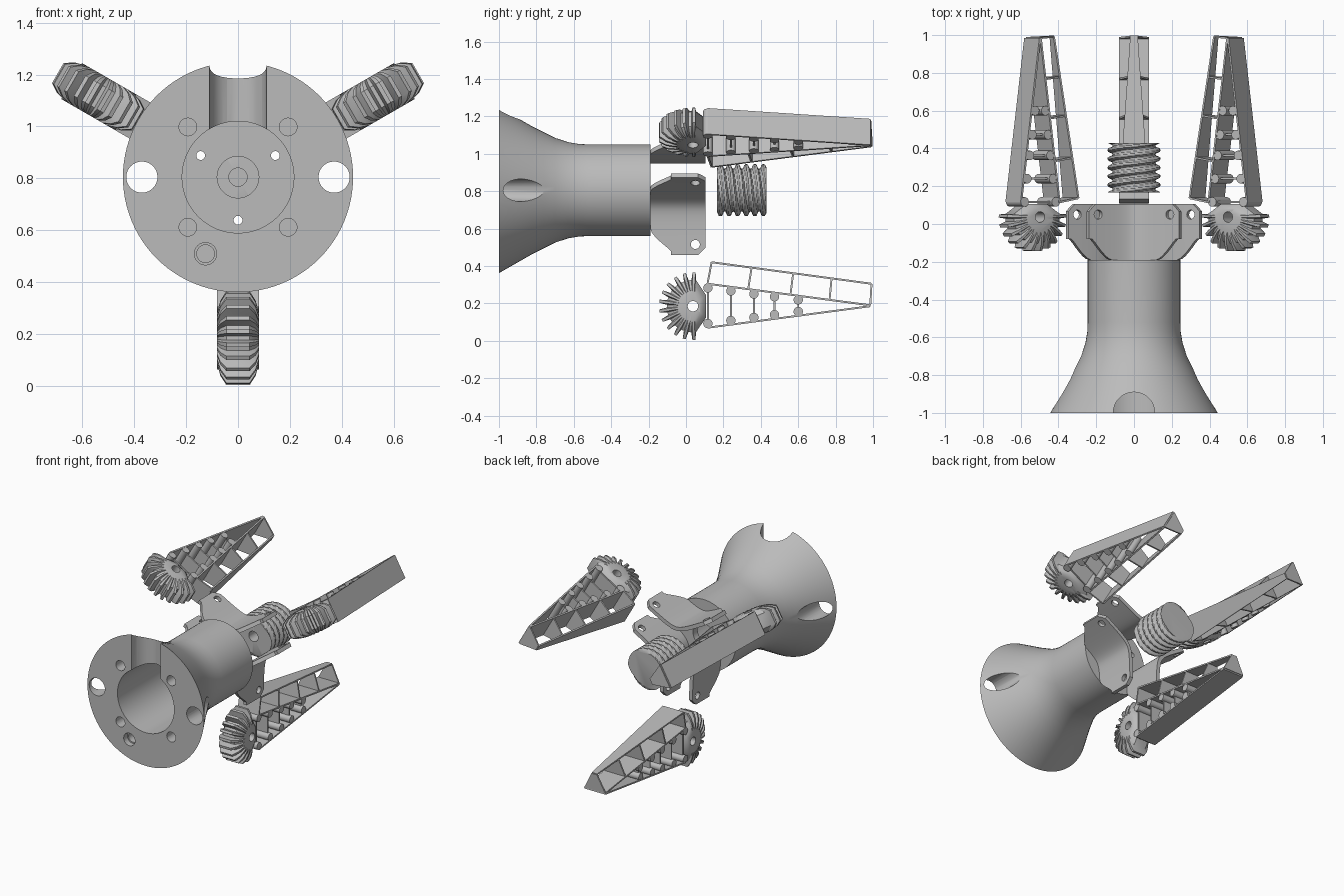
import bpy, bmesh, math
from mathutils import Matrix, Vector

AXIS_Z = 0.805

if bpy.data.objects.get("Cube"):
    bpy.data.objects.remove(bpy.data.objects["Cube"], do_unlink=True)

grey = bpy.data.materials.new("plain grey")
grey.use_nodes = True
grey.diffuse_color = (0.5, 0.5, 0.5, 1)
grey.node_tree.nodes["Principled BSDF"].inputs["Base Color"].default_value = (0.5, 0.5, 0.5, 1)


def finish(name, bm, smooth=True):
    bmesh.ops.recalc_face_normals(bm, faces=bm.faces)
    mesh = bpy.data.meshes.new(name)
    bm.to_mesh(mesh)
    bm.free()
    mesh.materials.append(grey)
    ob = bpy.data.objects.new(name, mesh)
    bpy.context.collection.objects.link(ob)
    activate(ob)
    if smooth:
        bpy.ops.object.shade_smooth_by_angle(angle=math.radians(30))
    return ob


def activate(ob):
    bpy.ops.object.select_all(action='DESELECT')
    ob.select_set(True)
    bpy.context.view_layer.objects.active = ob


def rod(bm, start, end, radius, segs=32):
    a, b = Vector(start), Vector(end)
    turn = (b - a).to_track_quat('Z', 'Y').to_matrix().to_4x4()
    bmesh.ops.create_cone(bm, cap_ends=True, segments=segs, radius1=radius, radius2=radius,
                          depth=(b - a).length, matrix=Matrix.Translation((a + b) / 2) @ turn)


def cut(ob, rods):
    """Drill a list of (start, end, radius) rods out of an object."""
    bm = bmesh.new()
    for start, end, radius in rods:
        rod(bm, start, end, radius)
    cutter = finish("cutter", bm, False)
    cutter.hide_render = True
    activate(ob)
    mod = ob.modifiers.new("drill", 'BOOLEAN')
    mod.operation, mod.solver, mod.object = 'DIFFERENCE', 'EXACT', cutter
    bpy.ops.object.modifier_apply(modifier=mod.name)
    bpy.data.objects.remove(cutter, do_unlink=True)


def loft(bm, rings, closed=False, caps=True):
    """Skin a list of equal rings of points."""
    rows = [[bm.verts.new(p) for p in ring] for ring in rings]
    pairs = list(zip(rows, rows[1:])) + ([(rows[-1], rows[0])] if closed else [])
    for a, b in pairs:
        for i in range(len(a)):
            j = (i + 1) % len(a)
            bm.faces.new((a[i], a[j], b[j], b[i]))
    if caps and not closed:
        bm.faces.new(rows[0])
        bm.faces.new(rows[-1])


def circle(radius, y, n):
    return [(radius * math.cos(k * math.tau / n), y, AXIS_Z + radius * math.sin(k * math.tau / n))
            for k in range(n)]


def plate(bm, a, b, wa, wb, thick=0.01):
    """Flat strip from a to b in the (y, z) plane, half widths wa and wb along x."""
    d = (Vector(b) - Vector(a)).normalized() * thick / 2
    n = Vector((-d.y, d.x))
    ring = lambda p, w: [(s * w, p[0] + k * n.x, p[1] + k * n.y)
                         for s, k in ((-1, -1), (1, -1), (1, 1), (-1, 1))]
    loft(bm, [ring(a, wa), ring(b, wb)])


def around(k):
    """Turn by thirds about the long axis."""
    c = Matrix.Translation((0, 0, AXIS_Z))
    return c @ Matrix.Rotation(k * math.tau / 3, 4, 'Y') @ c.inverted()


def repeat(ob, name):
    for k in range(3):
        other = ob if k == 0 else ob.copy()
        if k:
            other.data = ob.data.copy()
            bpy.context.collection.objects.link(other)
            other.data.transform(around(k))
        other.name = f"{name}_{k + 1}"


# Flared hollow body with an end wall
profile = [(.443, -1), (.34, -.82), (.31, -.76), (.28, -.7), (.257, -.63), (.247, -.57),
           (.245, -.52), (.245, -.19), (.08, -.19), (.08, -.24), (.215, -.24), (.215, -1)]
bm = bmesh.new()
loft(bm, [circle(r, y, 96) for r, y in profile], closed=True)
body = finish("flared_body", bm)
along = lambda x, z, r, y0, y1: ((x, y0, z), (x, y1, z), r)
holes = [((0, -1, AXIS_Z), (0, -1, 1.5), .11)]
for s in (-1, 1):
    holes.append(along(s * .37, AXIS_Z, .06, -1.1, -.5))
    holes += [along(s * .193, AXIS_Z + t * .193, .034, -1.1, -.9) for t in (-1, 1)]
for k in range(3):
    p = around(k) @ Vector((0, 0, AXIS_Z - .166))
    holes.append(along(p.x, p.z, .017, -.3, -.1))
holes.append(along(-.125, .51, .043, -1.1, -.96))
cut(body, holes)
cut(body, [along(-.125, .51, .034, -1.05, -.88)])
activate(body)
bpy.ops.object.shade_smooth_by_angle(angle=math.radians(30))

# Curved walls that hold the finger pivots
bm = bmesh.new()
columns, steps = [], 28
for i in range(steps + 1):
    u = -.245 + .49 * i / steps
    v = .577 * math.hypot(u, .06) + .122
    r = math.hypot(u, v)
    front = -.19 + .11 * min(1, max(0, (r - .24) / .1)) ** 1.3
    back = .105 - .04 * min(1, max(0, (r - .33) / .03))
    columns.append([bm.verts.new((u, y, AXIS_Z + v)) for y in (front, back)])
for a, b in zip(columns, columns[1:]):
    bm.faces.new((a[0], b[0], b[1], a[1]))
wall = finish("pivot_wall", bm)
wall.modifiers.new("thickness", 'SOLIDIFY').thickness = .026
wall.modifiers["thickness"].offset = 0
bpy.ops.object.modifier_apply(modifier="thickness")
pins = []
for s in (-1, 1):
    out = Vector((s * .866, 0, .5))
    side = Vector((-s * .5, 0, .866))
    c = Vector((0, .05, AXIS_Z)) + out * .29
    pins.append((c + side * .03, c + side * .2, .024))
cut(wall, pins)
activate(wall)
bpy.ops.object.shade_smooth_by_angle(angle=math.radians(30))
repeat(wall, "pivot_wall")

# Worm screw with a two-start thread
bm = bmesh.new()
segs, rows, pitch = 64, 60, .046
rings = [circle(.035, .25, segs), circle(.035, .167, segs)]
for i in range(rows + 1):
    y = .167 + .263 * i / rows
    ring = []
    for k in range(segs):
        a = k * math.tau / segs
        phase = (y / pitch + 2 * k / segs) % 1
        r = .115 + .024 * min(1, max(0, 1.5 - 5 * abs(phase - .5) + .25))
        ring.append((r * math.cos(a), y, AXIS_Z + r * math.sin(a)))
    rings.append(ring)
loft(bm, rings)
finish("worm_screw", bm)

# Sector gear, thinner towards the rim
GY, GZ = .037, .185
outline = []
for k in range(12):
    a = math.radians(88 + k * 16.7)
    for da, r in ((-5.2, .14), (-2.6, .181), (2.6, .181), (5.2, .14)):
        b = a + math.radians(da)
        outline.append((r * math.cos(b), r * math.sin(b)))
outline += [(.07, -.06), (.07, .06)]
bm = bmesh.new()
loft(bm, [[(x, GY + s * p, GZ + s * q) for p, q in outline]
          for x, s in ((-.08, .55), (-.068, .8), (-.045, 1), (.045, 1), (.068, .8), (.08, .55))])
gear = finish("sector_gear", bm)
cut(gear, [((-.2, GY, GZ), (.2, GY, GZ), .028)])
activate(gear)
bpy.ops.object.shade_smooth_by_angle(angle=math.radians(30))
repeat(gear, "sector_gear")

# Flexible finger: two converging plates with hinged rungs, and a tapered pad frame
W, TIP = .08, .02
mix = lambda a, b, t: tuple(p + (q - p) * t for p, q in zip(a, b))
outer, middle, inner = ((.115, .07), (.985, .185)), ((.115, .305), (.985, .19)), ((.137, .42), (.992, .305))
bm = bmesh.new()
plate(bm, *outer, W, W)
plate(bm, *middle, W, W)
plate(bm, *inner, W, TIP)
for t in (0, .25, .51, .75, 1):
    plate(bm, mix(*middle, t), mix(*inner, t), W, W + (TIP - W) * t)
finish_finger = finish("finger_frame", bm, False)
repeat(finish_finger, "finger_frame")

bm = bmesh.new()
for y in (.117, .24, .363, .473, .6):
    t = (y - .115) / .87
    low, high = mix(*outer, t)[1] + .022, mix(*middle, t)[1] - .022
    plate(bm, (y, low), (y, high), .06, .06)
    for z in (low, high):
        rod(bm, (-.078, y, z), (.078, y, z), .025, 24)
repeat(finish("finger_rungs", bm), "finger_rungs")
